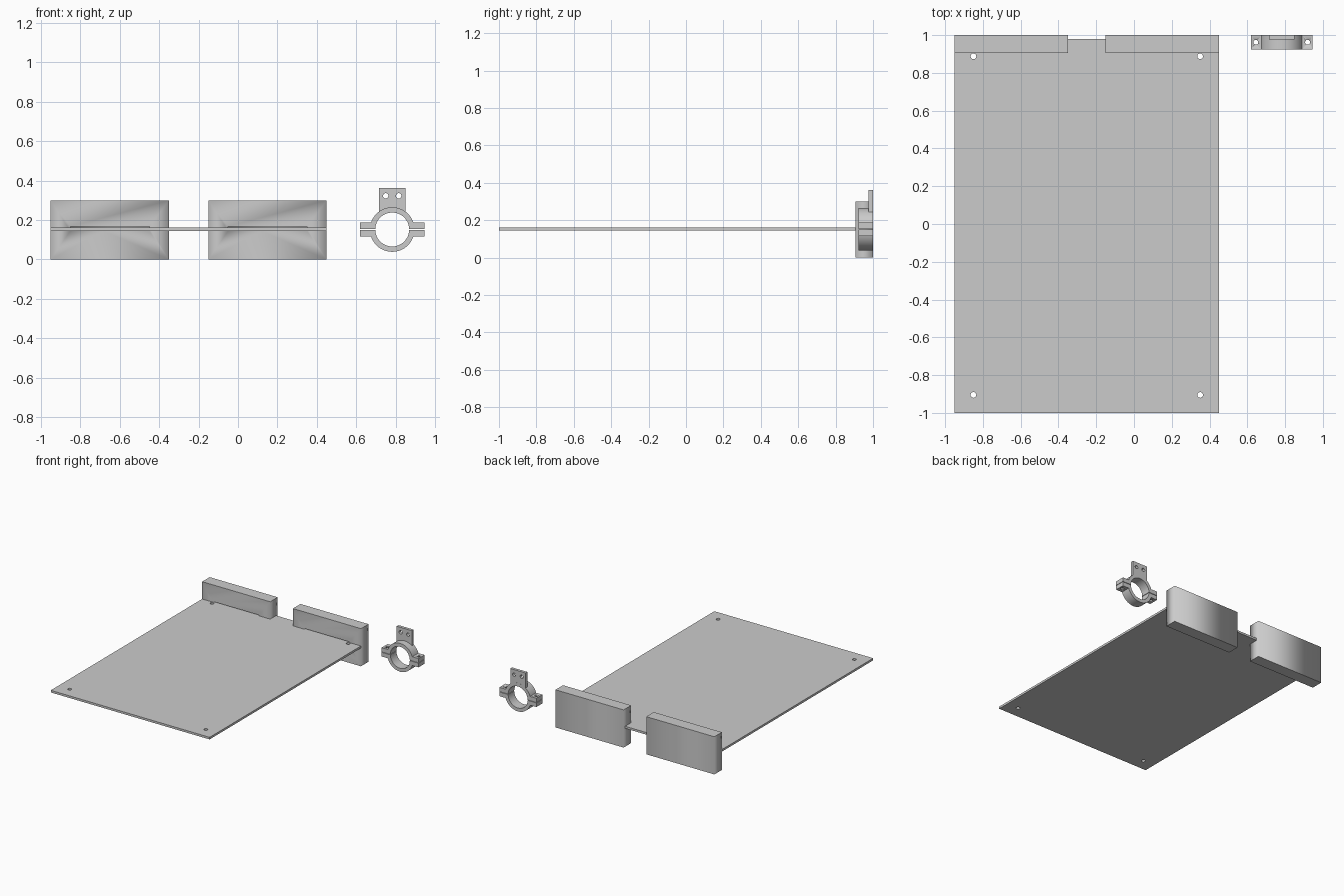
import bpy, bmesh, math
from mathutils import Matrix

if "Cube" in bpy.data.objects:
    bpy.data.objects.remove(bpy.data.objects["Cube"])


def circle(cx, cy, r, n=32):
    return [(cx + r * math.cos(2 * math.pi * i / n), cy + r * math.sin(2 * math.pi * i / n)) for i in range(n)]


def arc(cx, cy, r, a0, a1, n=32):
    return [(cx + r * math.cos(a0 + (a1 - a0) * i / n), cy + r * math.sin(a0 + (a1 - a0) * i / n)) for i in range(n + 1)]


def prism(name, loops, lo, hi, upright=False):
    """Extrude an outline (first loop) with holes; upright puts the outline in XZ and extrudes along y."""
    curve = bpy.data.curves.new(name + "_outline", 'CURVE')
    curve.dimensions = '2D'
    curve.fill_mode = 'BOTH'
    curve.extrude = (hi - lo) / 2
    for pts in loops:
        s = curve.splines.new('POLY')
        s.points.add(len(pts) - 1)
        for p, (x, y) in zip(s.points, pts):
            p.co = (x, y, 0, 1)
        s.use_cyclic_u = True
    tmp = bpy.data.objects.new(name + "_tmp", curve)
    bpy.context.collection.objects.link(tmp)
    bpy.context.view_layer.update()
    mesh = bpy.data.meshes.new_from_object(tmp.evaluated_get(bpy.context.evaluated_depsgraph_get()))
    bpy.data.objects.remove(tmp)
    mid = (lo + hi) / 2
    if upright:
        mesh.transform(Matrix.Translation((0, mid, 0)) @ Matrix.Rotation(math.pi / 2, 4, 'X'))
    else:
        mesh.transform(Matrix.Translation((0, 0, mid)))
    bm = bmesh.new()
    bm.from_mesh(mesh)
    bmesh.ops.remove_doubles(bm, verts=bm.verts, dist=1e-5)
    bmesh.ops.recalc_face_normals(bm, faces=bm.faces)
    bm.to_mesh(mesh)
    bm.free()
    mesh.name = name
    ob = bpy.data.objects.new(name, mesh)
    bpy.context.collection.objects.link(ob)
    return ob


def rect(x0, x1, y0, y1):
    return [(x0, y0), (x1, y0), (x1, y1), (x0, y1)]


def cut(ob, cutter):
    m = ob.modifiers.new("cut", 'BOOLEAN')
    m.operation = 'DIFFERENCE'
    m.solver = 'EXACT'
    m.object = cutter
    cutter.hide_render = True
    cutter.hide_set(True)


def smooth(ob):
    bpy.ops.object.select_all(action='DESELECT')
    ob.select_set(True)
    bpy.context.view_layer.objects.active = ob
    bpy.ops.object.shade_smooth_by_angle(angle=math.radians(30))


# Base plate: three tabs at the back edge and four screw holes
BACK, TAB = 0.905, 0.98
outline = [(-0.95, -1), (0.45, -1), (0.45, BACK)]
for x1, x0 in ((0.35, -0.05), (-0.15, -0.35), (-0.45, -0.85)):
    outline += [(x1, BACK), (x1, TAB), (x0, TAB), (x0, BACK)]
outline.append((-0.95, BACK))
holes = [circle(x, y, 0.015) for x in (-0.85, 0.35) for y in (-0.905, 0.888)]
smooth(prism("base_plate", [outline] + holes, 0.145, 0.162))

# Two end blocks, each slotted to take a plate tab
for side, x in (("left", -0.95), ("right", -0.15)):
    block = prism(side + "_end_block", [rect(x, x + 0.6, BACK, 1.0)], 0, 0.3)
    slot = prism(side + "_slot_cutter", [rect(x + 0.1, x + 0.5, 0.85, TAB)], 0.145, 0.168)
    cut(block, slot)

# Split ring clamp: two mirrored halves with ears
CX, CZ, RO, RI = 0.782, 0.152, 0.113, 0.086
EAR, EAR_H, GAP, Y0 = 0.163, 0.035, 0.002, 0.923
ao, a1, ai = math.asin(EAR_H / RO), math.asin(GAP / RI), math.pi
half = [(EAR, GAP), (EAR, EAR_H)] + arc(0, 0, RO, ao, ai - ao)
half += [(-EAR, EAR_H), (-EAR, GAP)] + arc(0, 0, RI, ai - a1, a1)
bolts = [prism(n + "_bolt_cutter", [circle(CX + d, 0.962, 0.013)], 0, 0.3)
         for n, d in (("left", -0.137), ("right", 0.137))]
for name, s in (("upper_clamp_half", 1), ("lower_clamp_half", -1)):
    ob = prism(name, [[(CX + x, CZ + s * z) for x, z in half]], Y0, 1.0, upright=True)
    smooth(ob)
    for b in bolts:
        cut(ob, b)

# Mounting tab on top of the clamp, with two holes
W, R = 0.067, 0.108
a = math.acos(W / R)
tab = [(CX + W, 0.363), (CX - W, 0.363)] + arc(CX, CZ, R, math.pi - a, a, 16)
tab_holes = [circle(CX + d, 0.323, 0.0135) for d in (-0.033, 0.033)]
smooth(prism("clamp_mounting_tab", [tab] + tab_holes, 0.977, 0.9999, upright=True))
